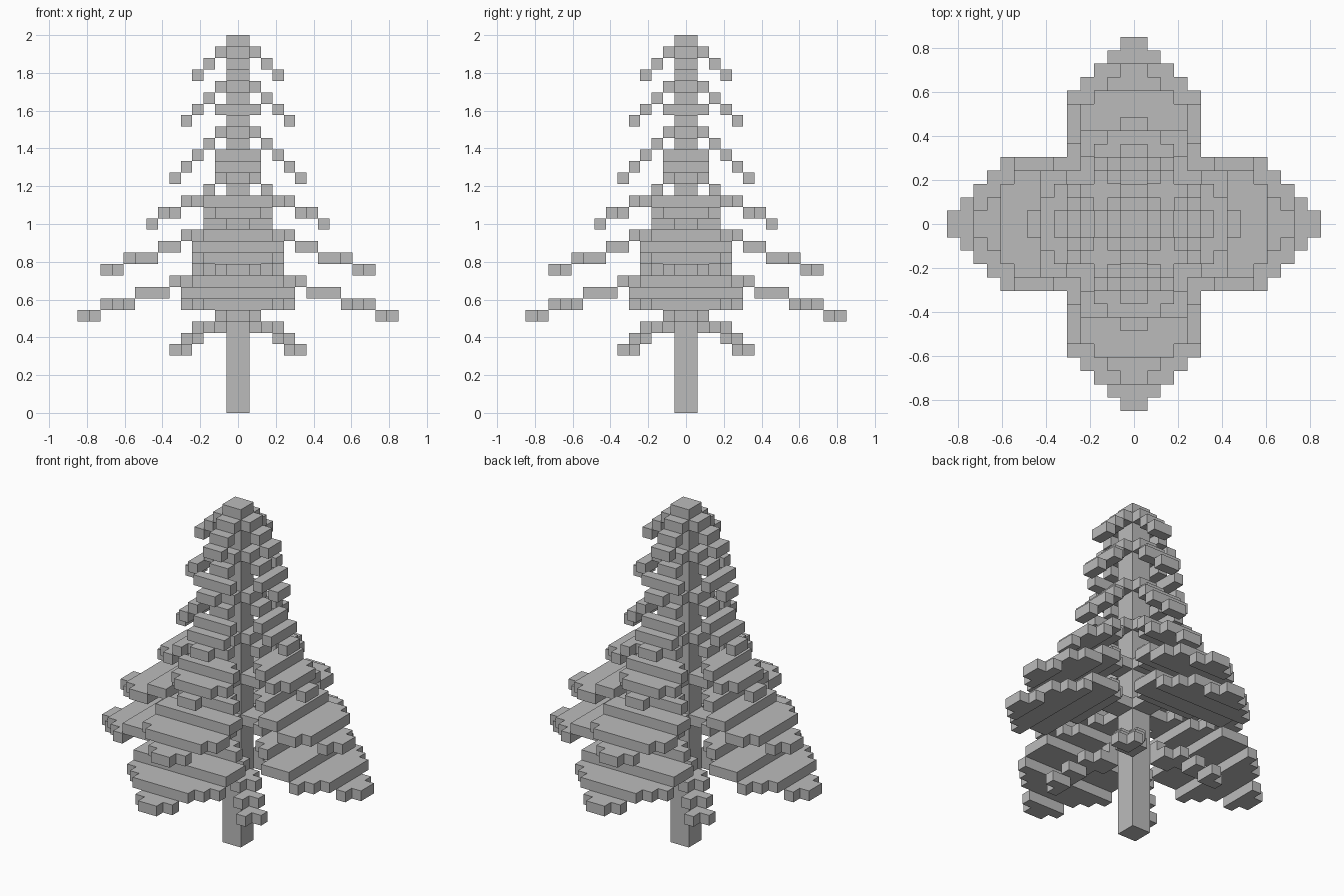
import bpy
import bmesh
from mathutils import Matrix, Vector

U = 2 / 33  # edge of one block

cube = bpy.data.objects.get("Cube")
if cube:
    bpy.data.objects.remove(cube, do_unlink=True)

grey = bpy.data.materials.new("plain_grey")
grey.use_nodes = True
grey.diffuse_color = (0.5, 0.5, 0.5, 1)
grey.node_tree.nodes["Principled BSDF"].inputs["Base Color"].default_value = (0.5, 0.5, 0.5, 1)


def add_box(bm, low, high, turn=0):
    """Box between two block-grid corners, turned about z in quarter turns."""
    low, high = Vector(low) * U, Vector(high) * U
    size = high - low
    spin = Matrix.Rotation(turn * 1.5707963, 4, "Z")
    place = Matrix.Translation((low + high) / 2) @ Matrix.Diagonal((*size, 1))
    bmesh.ops.create_cube(bm, size=1, matrix=spin @ place)


def finish(name, bm):
    mesh = bpy.data.meshes.new(name)
    bm.to_mesh(mesh)
    bm.free()
    mesh.materials.append(grey)
    bpy.context.collection.objects.link(bpy.data.objects.new(name, mesh))


def branch_tier(name, top_layer, steps, max_half):
    """Four drooping leaf-shaped branches; steps are the ends of each layer's run."""
    bm = bmesh.new()
    reach = steps[-1]
    start = 1
    for drop, end in enumerate(steps):
        z = top_layer - drop
        for i in range(start, end):
            half = min(max(1, i - 1), max_half, reach - i)
            for turn in range(4):
                add_box(bm, (i, -half, z), (i + 1, half, z + 1), turn)
        start = end
    finish(name, bm)


# Trunk
bm = bmesh.new()
add_box(bm, (-1, -1, 0), (1, 1, 33))
finish("trunk", bm)

# Branch tiers, from the top down
branch_tier("crown_branches", 31, (2, 3, 4), 1)
branch_tier("upper_branches", 28, (2, 3, 4, 5), 2)
branch_tier("upper_middle_branches", 24, (2, 3, 4, 5, 6), 2)
branch_tier("middle_branches", 20, (2, 3, 5, 7, 8), 3)
branch_tier("lower_middle_branches", 16, (3, 5, 7, 10, 12), 4)
branch_tier("lower_branches", 12, (4, 6, 9, 12, 14), 5)

# Small diagonal twigs below the lowest tier, each step an L of three blocks
bm = bmesh.new()
for turn in range(4):
    for k, z in ((1, 8), (1, 7), (2, 7), (3, 6), (4, 5)):
        add_box(bm, (k, k, z), (k + 1, k + 1, z + 1), turn)
        if z < 8:
            add_box(bm, (k + 1, k, z), (k + 2, k + 1, z + 1), turn)
            add_box(bm, (k, k + 1, z), (k + 1, k + 2, z + 1), turn)
finish("diagonal_twigs", bm)
